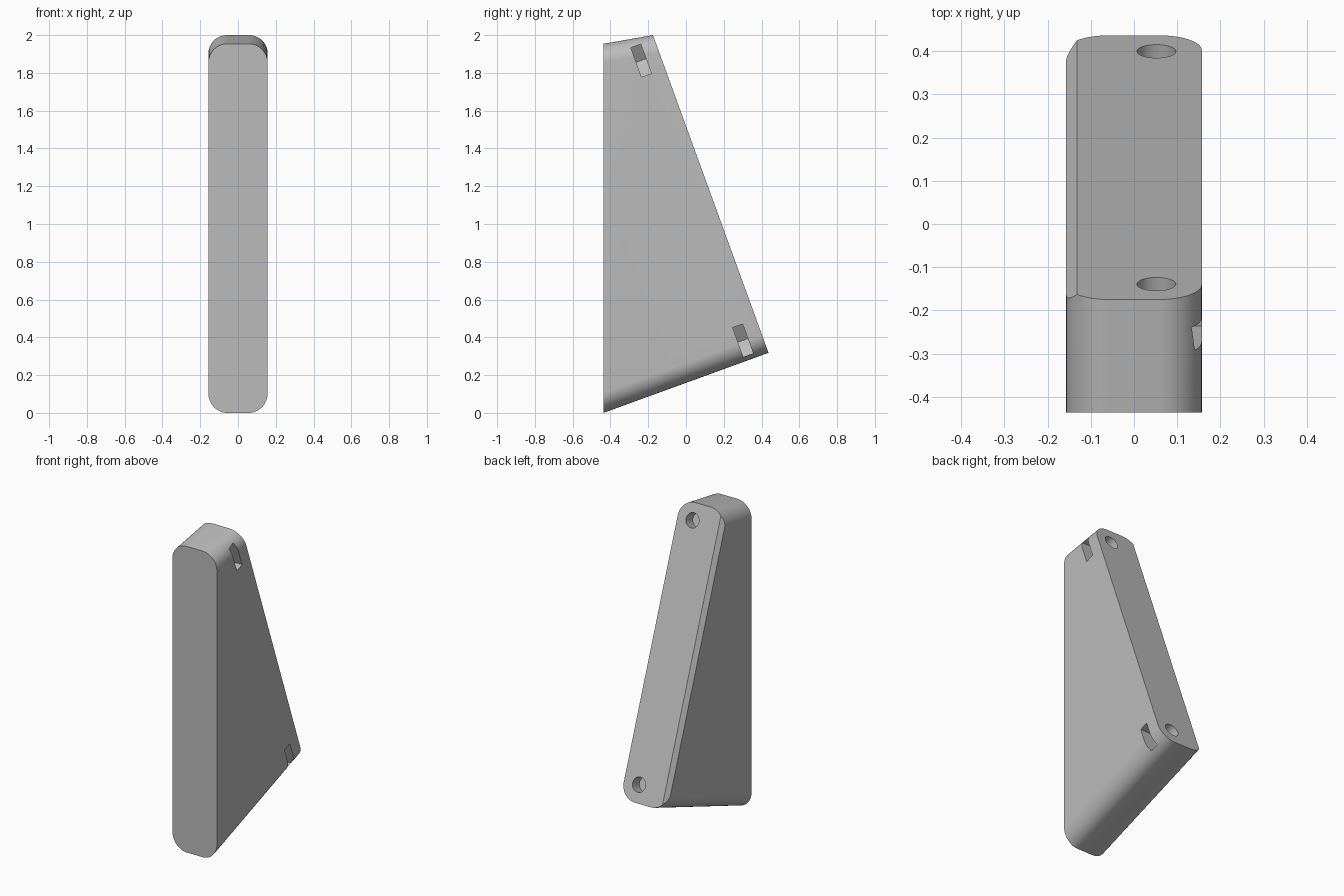
import bpy, bmesh
from math import sin, cos, pi, radians
from mathutils import Vector

cube = bpy.data.objects.get("Cube")
if cube:
    bpy.data.objects.remove(cube, do_unlink=True)

HALF_W, HALF_D, RADIUS, CHAMFER = 0.157, 0.437, 0.1, 0.025
SLOPE, TOP_SLOPE = radians(20), radians(10)
UP = Vector((0, -sin(SLOPE), cos(SLOPE)))       # along the sloping back
OUT = Vector((0, cos(SLOPE), sin(SLOPE)))       # away from the sloping back
BACK_LOW = Vector((0, HALF_D, 0.318))
BACK_HIGH = Vector((0, -0.175, 2.0))
FRONT_TOP = 1.954

grey = bpy.data.materials.new("plain grey")
grey.use_nodes = True
grey.diffuse_color = (0.5, 0.5, 0.5, 1)
grey.node_tree.nodes["Principled BSDF"].inputs["Base Color"].default_value = (0.5, 0.5, 0.5, 1)


def loft(name, ring_a, ring_b):
    """Solid between two matching outlines."""
    bm = bmesh.new()
    a = [bm.verts.new(p) for p in ring_a]
    b = [bm.verts.new(p) for p in ring_b]
    bm.faces.new(a)
    bm.faces.new(b[::-1])
    for i in range(len(a)):
        j = (i + 1) % len(a)
        bm.faces.new((a[j], a[i], b[i], b[j]))
    bmesh.ops.recalc_face_normals(bm, faces=bm.faces)
    mesh = bpy.data.meshes.new(name)
    bm.to_mesh(mesh)
    bm.free()
    mesh.materials.append(grey)
    obj = bpy.data.objects.new(name, mesh)
    bpy.context.collection.objects.link(obj)
    return obj


def cutter(name, centre, outline, near, far):
    """Prism sunk at right angles into the sloping back."""
    rings = [[centre + Vector((x, 0, 0)) + UP * s - OUT * d for x, s in outline]
             for d in (near, far)]
    obj = loft(name, *rings)
    obj.hide_render = True
    return obj


# Body: rounded outline on the upright front joined to one on the sloping back
STEPS = 16
front, back = [], []
for corner in range(4):
    for i in range(STEPS + 1):
        a = (corner + i / STEPS) * pi / 2
        x = cos(a) * RADIUS + (HALF_W - RADIUS) * (1 if corner in (0, 3) else -1)
        drop = RADIUS * (1 - abs(sin(a)))
        if corner < 2:
            drop /= cos(TOP_SLOPE)
            front.append(Vector((x, -HALF_D, FRONT_TOP - drop)))
            back.append(Vector((x, 0, 0)) + BACK_HIGH - UP * drop)
        else:
            front.append(Vector((x, -HALF_D, drop / cos(SLOPE))))
            back.append(Vector((x, 0, 0)) + BACK_LOW + UP * drop)
body = loft("wedge_body", front, back)

# Straight chamfer down one long edge of the back
bm = bmesh.new()
bm.from_mesh(body.data)
cut = bmesh.ops.bisect_plane(
    bm, geom=bm.verts[:] + bm.edges[:] + bm.faces[:], clear_outer=True,
    plane_co=BACK_LOW + Vector((CHAMFER - HALF_W, 0, 0)),
    plane_no=(OUT - Vector((1, 0, 0))).normalized())
rim = [e for e in cut["geom_cut"] if isinstance(e, bmesh.types.BMEdge)]
bmesh.ops.holes_fill(bm, edges=rim, sides=0)
bmesh.ops.recalc_face_normals(bm, faces=bm.faces)
bm.to_mesh(body.data)
bm.free()

# Screw holes in the back, each meeting a six-sided nut slot open at the side
HOLE_X, HOLE_R, NUT = 0.052, 0.045, 0.0825
circle = [(HOLE_R * cos(i * pi / 24), HOLE_R * sin(i * pi / 24)) for i in range(48)]
point = NUT / cos(pi / 6)
slot = [(0.2, -NUT), (0.2, NUT), (-point / 2, NUT), (-point, 0), (-point / 2, -NUT)]
shift = Vector((HOLE_X, 0, 0))
cutters = []
for place, centre in (("lower", BACK_LOW + UP * 0.108), ("upper", BACK_HIGH - UP * 0.105)):
    cutters.append(cutter(place + "_nut_slot", centre + shift, slot, 0.077, 0.133))
    cutters.append(cutter(place + "_screw_hole", centre + shift, circle, -0.05, 0.1))

bpy.context.view_layer.objects.active = body
body.select_set(True)
for tool in cutters:
    mod = body.modifiers.new(tool.name, "BOOLEAN")
    mod.operation, mod.solver, mod.object = "DIFFERENCE", "EXACT", tool
    bpy.ops.object.modifier_apply(modifier=mod.name)
for tool in cutters:
    bpy.data.objects.remove(tool, do_unlink=True)

bpy.ops.object.shade_smooth_by_angle(angle=radians(25))
